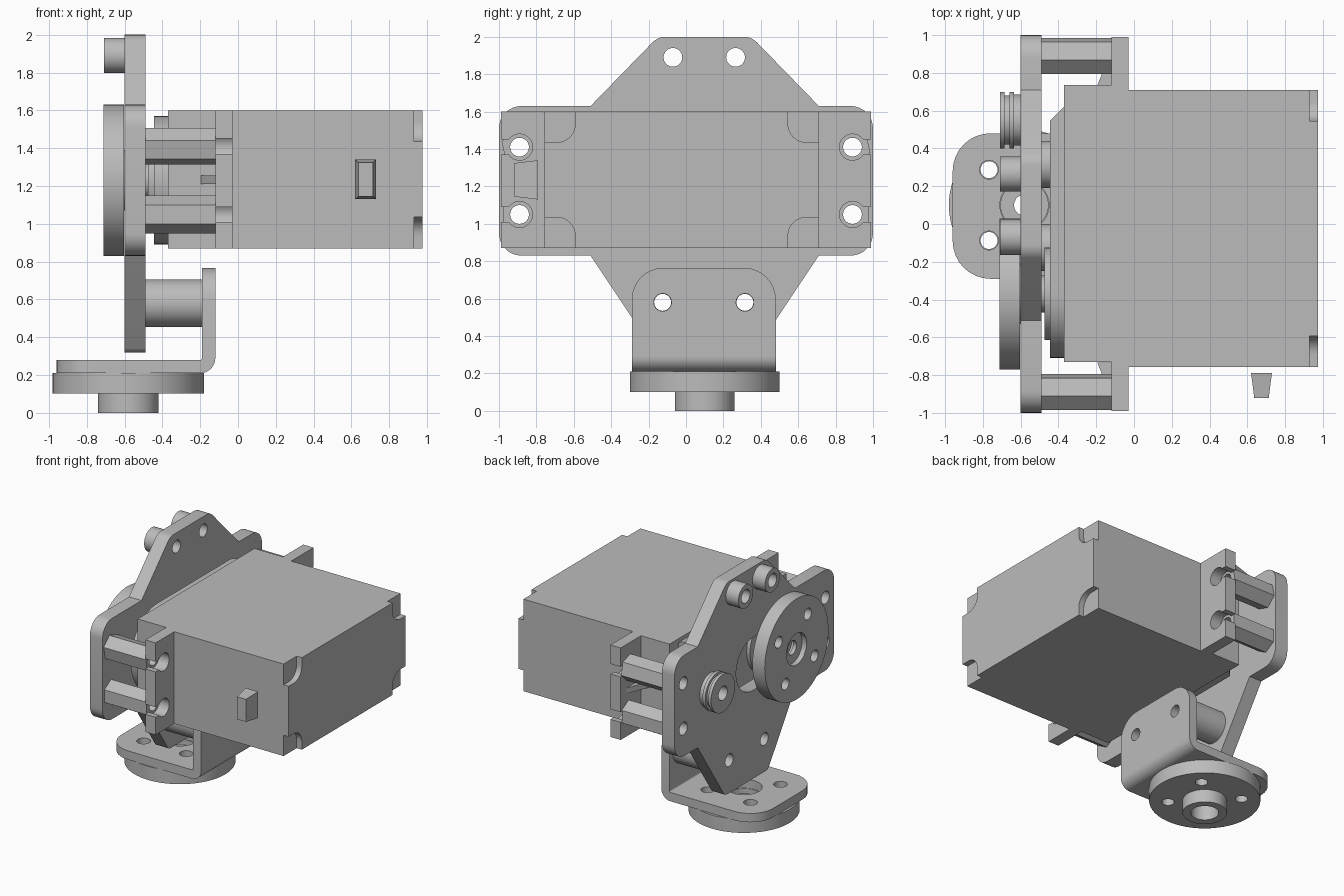
import bpy, bmesh, math
from mathutils import Matrix, Vector

if "Cube" in bpy.data.objects:
    bpy.data.objects.remove(bpy.data.objects["Cube"])

grey = bpy.data.materials.new("neutral_grey")
grey.diffuse_color = (0.5, 0.5, 0.5, 1)
grey.use_nodes = True
grey.node_tree.nodes["Principled BSDF"].inputs["Base Color"].default_value = grey.diffuse_color

# Cyclic frames: the profile's (u, v) and the extrusion w map to world axes
AXES = {
    "x": Matrix(((0, 0, 1), (1, 0, 0), (0, 1, 0))),   # u=y v=z
    "y": Matrix(((0, 1, 0), (0, 0, 1), (1, 0, 0))),   # u=z v=x
    "z": Matrix.Identity(3),                          # u=x v=y
}


def circle(u, v, r, n=48, turn=0.0):
    return [(u + r * math.cos(turn + 2 * math.pi * i / n),
             v + r * math.sin(turn + 2 * math.pi * i / n)) for i in range(n)]


def arc(u, v, r, a, b, n=12):
    return [(u + r * math.cos(math.radians(a + (b - a) * i / n)),
             v + r * math.sin(math.radians(a + (b - a) * i / n))) for i in range(n + 1)]


def rounded(points, n=8):
    """Polygon whose points (u, v, r) are filleted by radius r."""
    out = []
    for i, (u, v, r) in enumerate(points):
        p = Vector((u, v))
        if r == 0:
            out.append((u, v))
            continue
        a = (Vector(points[i - 1][:2]) - p).normalized()
        b = (Vector(points[(i + 1) % len(points)][:2]) - p).normalized()
        half = a.angle(b) / 2
        c = p + (a + b).normalized() * r / math.sin(half)
        s, e = p + a * r / math.tan(half) - c, p + b * r / math.tan(half) - c
        sweep = s.angle_signed(e)
        for k in range(n + 1):
            q = c + Matrix.Rotation(-sweep * k / n, 2) @ s
            out.append((q.x, q.y))
    return out


def rect(u0, u1, v0, v1):
    return [(u0, v0), (u1, v0), (u1, v1), (u0, v1)]


def prism(name, axis, lo, hi, outline, holes=()):
    """Extrude an outline with holes along an axis from lo to hi."""
    cu = bpy.data.curves.new(name, "CURVE")
    cu.dimensions, cu.fill_mode, cu.extrude = "2D", "BOTH", abs(hi - lo) / 2
    for loop in [outline, *holes]:
        sp = cu.splines.new("POLY")
        sp.points.add(len(loop) - 1)
        for pt, (u, v) in zip(sp.points, loop):
            pt.co = (u, v, 0, 1)
        sp.use_cyclic_u = True
    tmp = bpy.data.objects.new(name + "_curve", cu)
    bpy.context.collection.objects.link(tmp)
    dg = bpy.context.evaluated_depsgraph_get()
    me = bpy.data.meshes.new_from_object(tmp.evaluated_get(dg))
    bpy.data.objects.remove(tmp)
    bm = bmesh.new()
    bm.from_mesh(me)
    bmesh.ops.remove_doubles(bm, verts=bm.verts, dist=1e-5)
    bmesh.ops.recalc_face_normals(bm, faces=bm.faces)
    bm.to_mesh(me)
    bm.free()
    me.transform(AXES[axis].to_4x4() @ Matrix.Translation((0, 0, (lo + hi) / 2)))
    me.materials.clear()
    me.materials.append(grey)
    ob = bpy.data.objects.new(name, me)
    bpy.context.collection.objects.link(ob)
    return ob


ZC, YC, SHAFT = 1.23, 0.10, -0.37
WING = [(s * 0.89, z) for s in (-1, 1) for z in (1.05, 1.41)]
TOP = [(-0.07, 1.89), (0.265, 1.89)]
LOW = [(-0.125, 0.58), (0.315, 0.58)]

# Mounting plate
half = [(0.27, 0.32, 0.05), (0.61, 0.83, 0), (0.90, 0.83, 0.12), (0.90, 1.63, 0.12),
        (0.61, 1.63, 0), (0.25, 2.0, 0.10)]
right = [((1.0 if u == 0.90 else YC + u), v, r) for u, v, r in half]
left = [((-1.0 if u == 0.90 else YC - u), v, r) for u, v, r in reversed(half)]
slot = arc(0.02, ZC, 0.21, -90, 90) + arc(SHAFT, ZC, 0.21, 90, 270)
prism("mounting_plate", "x", -0.60, -0.49, rounded(right + left),
      [slot] + [circle(u, v, 0.05) for u, v in WING + TOP + LOW])

# Spacers on the plate
for i, (u, v) in enumerate(TOP):
    prism(f"top_spacer_{i}", "x", -0.71, -0.60, circle(u, v, 0.093), [circle(u, v, 0.053)])
for i, (u, v) in enumerate(LOW):
    prism(f"bracket_spacer_{i}", "x", -0.49, -0.19, circle(u, v, 0.125), [circle(u, v, 0.045)])
for i, (u, v) in enumerate(WING):
    turn = math.pi / 6 + (0.22 if v > ZC else 0)
    prism(f"hex_standoff_{i}", "x", -0.49, -0.12, circle(u, v, 0.1, 6, turn), [circle(u, v, 0.05)])

# Grooved roller
for i, (a, b, r) in enumerate([(-0.71, -0.685, 0.15), (-0.685, -0.66, 0.13),
                               (-0.66, -0.635, 0.15), (-0.635, -0.60, 0.135)]):
    prism(f"roller_{i}", "x", a, b, circle(0.55, ZC, r), [circle(0.55, ZC, 0.055)])


# Horn discs with hub and stepped bore
def horn(name, axis, start, sign, u, v, turn):
    ring = [circle(*p, 0.045, 24) for p in circle(u, v, 0.265, 4, turn)]
    for i, (a, b, bore) in enumerate([(0, 0.04, 0.125), (0.04, 0.07, 0.055), (0.07, 0.108, 0.10)]):
        lo, hi = sorted((start + sign * a, start + sign * b))
        prism(f"{name}_disc_{i}", axis, lo, hi, circle(u, v, 0.40, 72), ring + [circle(u, v, bore)])
    lo, hi = sorted((start + sign * 0.108, start + sign * 0.21))
    prism(f"{name}_hub", axis, lo, hi, circle(u, v, 0.16), [circle(u, v, 0.10)])


horn("drive_horn", "x", -0.712, 1, SHAFT, ZC, math.radians(32))
horn("base_horn", "z", 0.21, -1, -0.58, YC, math.radians(45))

# Bent bracket: upright, bend and foot
prism("bracket_upright", "x", -0.19, -0.12,
      rounded([(-0.29, 0.29, 0), (0.48, 0.29, 0), (0.48, 0.765, 0.17), (-0.29, 0.765, 0.17)]),
      [circle(u, v, 0.047) for u, v in LOW])
prism("bracket_bend", "y", -0.29, 0.48,
      arc(0.29, -0.20, 0.08, 180, 90) + arc(0.29, -0.20, 0.01, 90, 180, 4))
prism("bracket_foot", "z", 0.21, 0.28,
      rounded([(-0.20, -0.29, 0), (-0.20, 0.48, 0), (-0.96, 0.48, 0.20), (-0.96, -0.29, 0.20)]),
      [circle(*p, 0.05, 24) for p in circle(-0.58, YC, 0.265, 4, math.pi / 4)]
      + [circle(-0.58, YC, 0.13)])

# Motor case
prism("motor_front_case", "x", -0.37, -0.12, rect(-0.73, 0.735, 0.87, 1.60))
prism("motor_body", "x", -0.03, 0.93, rect(-0.757, 0.71, 0.87, 1.60))

# End cap with rounded corner notches
y0, y1, z0, z1, n = -0.757, 0.71, 0.87, 1.60, 0.165
prism("motor_end_cap", "x", 0.93, 0.975, rounded([
    (y0 + n, z0, 0), (y1 - n, z0, 0), (y1 - n, z0 + n, 0.1), (y1, z0 + n, 0),
    (y1, z1 - n, 0), (y1 - n, z1 - n, 0.1), (y1 - n, z1, 0), (y0 + n, z1, 0),
    (y0 + n, z1 - n, 0.1), (y0, z1 - n, 0), (y0, z0 + n, 0), (y0 + n, z0 + n, 0.1)]))

# Mounting flange with keyhole slots open to the edge
edge = [(0.99, 0.87)]
for z in (1.05, 1.41):
    edge += [(0.99, z - 0.04)] + arc(0.89, z, 0.07, -35, -325, 24) + [(0.99, z + 0.04)]
edge += [(0.99, 1.60)]
prism("mounting_flange", "x", -0.12, -0.03, edge + [(-u, v) for u, v in reversed(edge)])

# Flange ribs
for s in (-1, 1):
    prism(f"flange_rib_{'left' if s < 0 else 'right'}", "z", 1.21, 1.255,
          [(-0.195, s * 0.732), (-0.12, s * 0.732), (-0.12, s * 0.92)])

# Gear cover: rounded at the shaft, chamfered at the other end
cover = prism("gear_cover", "x", -0.445, -0.37,
              arc(SHAFT, ZC, 0.34, 90, 270, 24) + [(0.62, ZC - 0.34), (0.62, ZC + 0.34)])
for vert in cover.data.vertices:
    if vert.co.y > 0.6 and vert.co.x < -0.4:
        vert.co.y -= 0.075
prism("shaft_collar", "x", -0.475, -0.445, circle(SHAFT, ZC, 0.245))
prism("output_shaft", "x", -0.60, -0.475, circle(SHAFT, ZC, 0.098))

# Tapered cable grommet
grommet = prism("cable_grommet", "y", -0.92, -0.79, rect(1.13, 1.34, 0.62, 0.73))
for vert in grommet.data.vertices:
    if vert.co.y < -0.85:
        vert.co.x = 0.675 + (vert.co.x - 0.675) * 0.7
        vert.co.z = 1.235 + (vert.co.z - 1.235) * 0.85

# Smooth the round walls, keep edges sharp
for ob in bpy.context.collection.objects:
    ob.select_set(True)
    bpy.context.view_layer.objects.active = ob
bpy.ops.object.shade_smooth_by_angle(angle=math.radians(30))
